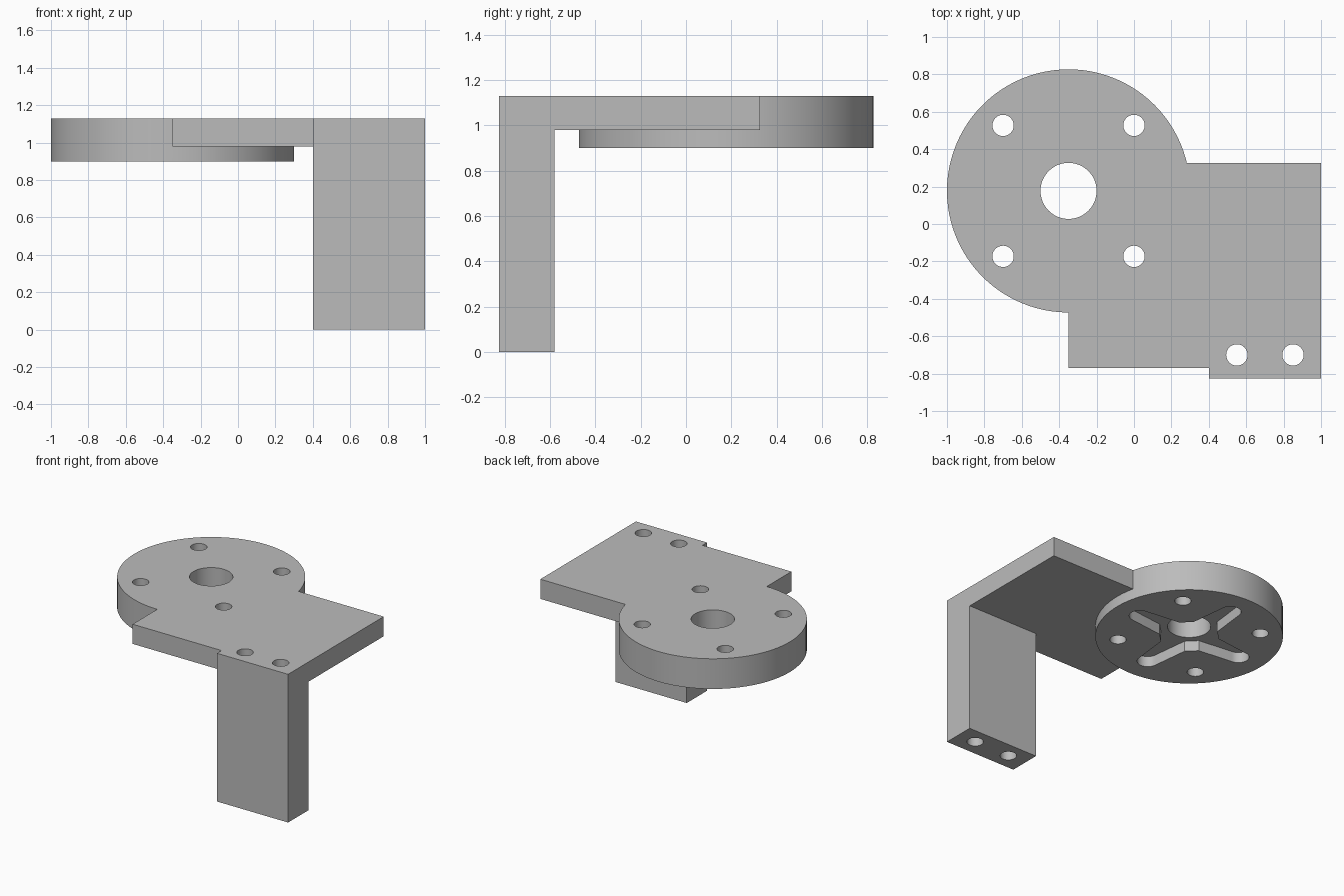
import bpy, bmesh
from math import sin, cos, pi, radians

if "Cube" in bpy.data.objects:
    bpy.data.objects.remove(bpy.data.objects["Cube"], do_unlink=True)

TOP, PLATE_BOTTOM, DISC_BOTTOM = 1.13, 0.98, 0.90
HUB = (-0.35, 0.177)

grey = bpy.data.materials.new("plain grey")
grey.use_nodes = True
grey.diffuse_color = (0.5, 0.5, 0.5, 1)
grey.node_tree.nodes["Principled BSDF"].inputs["Base Color"].default_value = (0.5, 0.5, 0.5, 1)


def prism(name, outline, z0, z1):
    """Extrude a flat counter-clockwise outline from z0 to z1."""
    bm = bmesh.new()
    face = bm.faces.new([bm.verts.new((x, y, z0)) for x, y in outline])
    new = bmesh.ops.extrude_face_region(bm, geom=[face])["geom"]
    bmesh.ops.translate(bm, vec=(0, 0, z1 - z0),
                        verts=[v for v in new if isinstance(v, bmesh.types.BMVert)])
    bmesh.ops.recalc_face_normals(bm, faces=bm.faces)
    mesh = bpy.data.meshes.new(name)
    bm.to_mesh(mesh)
    bm.free()
    mesh.materials.append(grey)
    obj = bpy.data.objects.new(name, mesh)
    bpy.context.collection.objects.link(obj)
    return obj


def arc(cx, cy, r, start=0, end=2 * pi, steps=48):
    return [(cx + r * cos(start + (end - start) * i / steps),
             cy + r * sin(start + (end - start) * i / steps)) for i in range(steps)]


def rect(x0, x1, y0, y1):
    return [(x0, y0), (x1, y0), (x1, y1), (x0, y1)]


def combine(target, other, operation):
    """Apply a boolean and discard the second object."""
    bpy.context.view_layer.objects.active = target
    mod = target.modifiers.new(operation, "BOOLEAN")
    mod.operation, mod.object, mod.solver = operation, other, "EXACT"
    bpy.ops.object.modifier_apply(modifier=mod.name)
    bpy.data.objects.remove(other, do_unlink=True)


# Solid body: round mount, flat plate and leg
bracket = prism("mounting_bracket", arc(*HUB, 0.65, steps=96), DISC_BOTTOM, TOP)
combine(bracket, prism("plate", rect(-0.35, 1, -0.77, 0.327), PLATE_BOTTOM, TOP), "UNION")
combine(bracket, prism("leg", rect(0.4, 1, -0.825, -0.58), 0, TOP), "UNION")

# Cross-shaped recess under the disc: four tapered arms with round tips
cross = []
for k in range(4):
    arm = [(0.177, -0.106)] + arc(0.445, 0, 0.075, -pi / 2, pi / 2, 16)
    arm += [(0.445, 0.075), (0.177, 0.106)]
    c, s = round(cos(k * pi / 2)), round(sin(k * pi / 2))
    cross += [(HUB[0] + x * c - y * s, HUB[1] + x * s + y * c) for x, y in arm]
combine(bracket, prism("recess", cross, DISC_BOTTOM - 0.1, PLATE_BOTTOM), "DIFFERENCE")

# Through holes: shaft, four disc screws, two leg screws
holes = [(*HUB, 0.15), (0.55, -0.7, 0.057), (0.85, -0.7, 0.057)]
holes += [(HUB[0] + dx, HUB[1] + dy, 0.057) for dx in (-0.35, 0.35) for dy in (-0.35, 0.35)]
for hole in holes:
    combine(bracket, prism("hole", arc(*hole), -0.2, TOP + 0.2), "DIFFERENCE")

# Smooth round walls, crisp edges
bpy.ops.object.select_all(action="DESELECT")
bracket.select_set(True)
bpy.context.view_layer.objects.active = bracket
bpy.ops.object.shade_smooth_by_angle(angle=radians(25))
